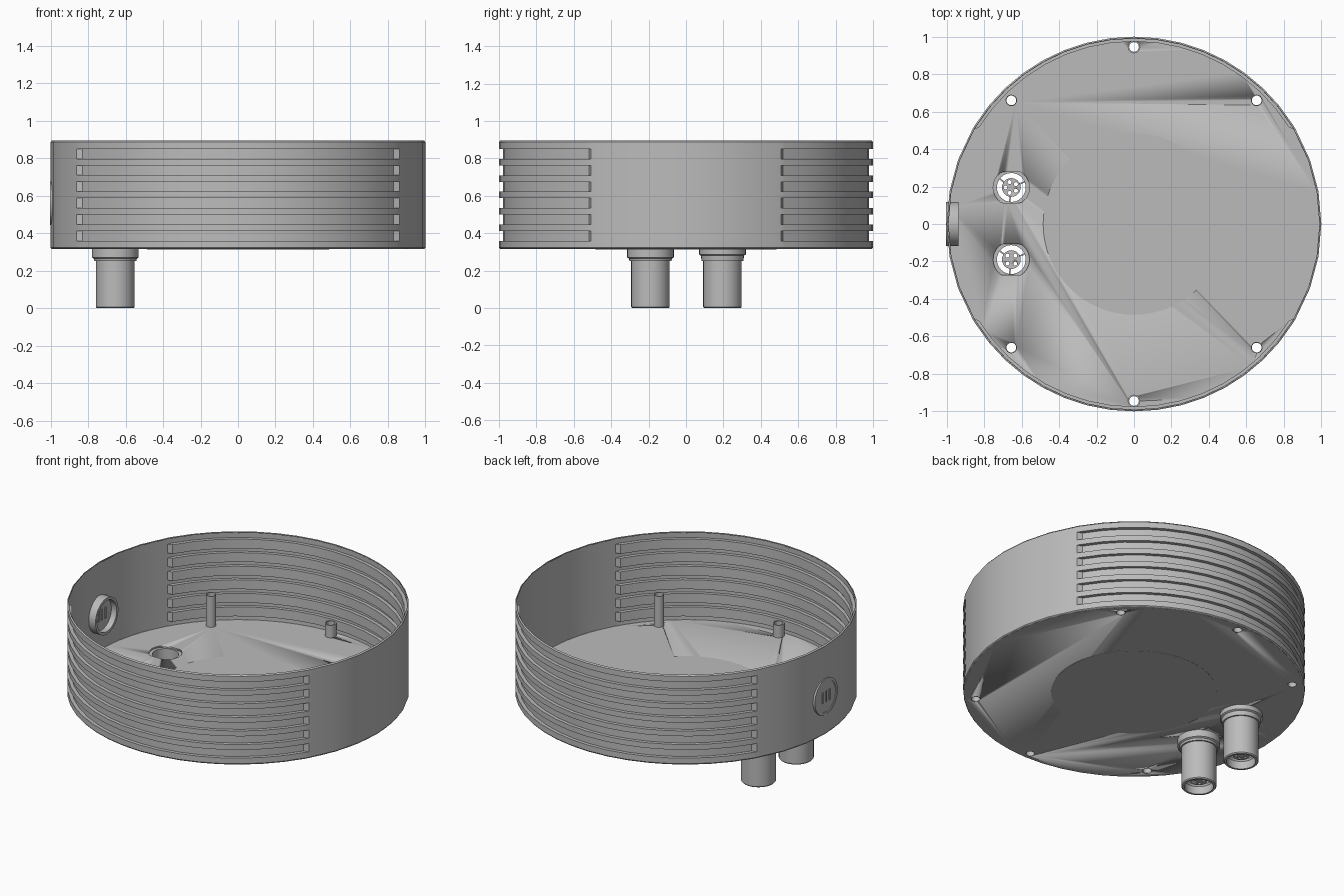
import bpy, bmesh, math
from mathutils import Matrix, Vector

cube = bpy.data.objects.get("Cube")
if cube:
    bpy.data.objects.remove(cube, do_unlink=True)

metal = bpy.data.materials.new("grey metal")
metal.use_nodes = True
GREY = (0.5, 0.5, 0.5, 1)
metal.diffuse_color = GREY
metal.node_tree.nodes["Principled BSDF"].inputs["Base Color"].default_value = GREY

BASE, TOP, FLOOR = 0.315, 0.895, 0.325
TO_X = Matrix.Rotation(math.pi / 2, 4, 'Y')


def finish(name, bm, loc=(0, 0, 0), turn=None, smooth=True):
    bmesh.ops.recalc_face_normals(bm, faces=bm.faces)
    if turn:
        bm.transform(turn)
    mesh = bpy.data.meshes.new(name)
    bm.to_mesh(mesh)
    bm.free()
    mesh.materials.append(metal)
    ob = bpy.data.objects.new(name, mesh)
    ob.location = loc
    bpy.context.collection.objects.link(ob)
    if smooth:
        bpy.ops.object.select_all(action='DESELECT')
        ob.select_set(True)
        bpy.context.view_layer.objects.active = ob
        bpy.ops.object.shade_smooth_by_angle(angle=math.radians(30))
    return ob


def lathe(name, profile, loc=(0, 0, 0), n=32, turn=None):
    """Revolve a closed (radius, height) section about z."""
    bm = bmesh.new()
    rings = []
    for i in range(n):
        a = math.tau * i / n
        rings.append([bm.verts.new((r * math.cos(a), r * math.sin(a), z)) for r, z in profile])
    m = len(profile)
    for i in range(n):
        p, q = rings[i], rings[(i + 1) % n]
        for j in range(m):
            k = (j + 1) % m
            bm.faces.new((p[j], q[j], q[k], p[k]))
    bmesh.ops.remove_doubles(bm, verts=bm.verts, dist=1e-5)
    return finish(name, bm, loc, turn)


def tube(name, inner, outer, low, high, loc, n=32, turn=None):
    return lathe(name, [(inner, low), (outer, low), (outer, high), (inner, high)], loc, n, turn)


def cylinder(name, r, low, high, loc, n=32, flat=None, turn=None):
    """Solid cylinder, optionally with two flats at y = +-flat."""
    bm = bmesh.new()
    bmesh.ops.create_cone(bm, cap_ends=True, segments=n, radius1=r, radius2=r, depth=high - low)
    for v in bm.verts:
        v.co.z += (low + high) / 2
        if flat:
            v.co.y = max(-flat, min(flat, v.co.y))
    return finish(name, bm, loc, turn)


def cut(ob, cutters):
    """Subtract cutters, bake the result and remove them."""
    for c in cutters:
        c.hide_render = True
        mod = ob.modifiers.new("hole", 'BOOLEAN')
        mod.operation, mod.object, mod.solver = 'DIFFERENCE', c, 'EXACT'
    bpy.context.view_layer.update()
    deps = bpy.context.evaluated_depsgraph_get()
    baked = bpy.data.meshes.new_from_object(ob.evaluated_get(deps))
    ob.modifiers.clear()
    ob.data = baked
    for c in cutters:
        bpy.data.objects.remove(c, do_unlink=True)


# Thin round wall, grooved on the front and back sectors
GROOVES, PITCH, WIDTH, DEPTH = 6, 0.0877, 0.053, 0.022
rows = [(BASE, 0.006, 0), (BASE + 0.008, 0, 0)]
for g in range(GROOVES):
    mid = (BASE + TOP) / 2 + (g - (GROOVES - 1) / 2) * PITCH
    for side in (-1, 1):
        z = mid + side * WIDTH / 2
        pair = [(z, 0, 0), (z, 0, DEPTH)]
        rows += pair if side < 0 else pair[::-1]
rows += [(TOP - 0.008, 0, 0), (TOP, 0.006, 0)]

columns = []
for start in (0, 180):
    columns += [(start + a, 0) for a in (-30.5, -20, -10, 0, 10, 20, 30.5)]
    columns += [(start + 32 + 116 * i / 16, 1) for i in range(17)]
bm = bmesh.new()
grid = []
for angle, grooved in columns:
    a = math.radians(angle)
    grid.append([bm.verts.new(((1 - c - d * grooved) * math.cos(a),
                               (1 - c - d * grooved) * math.sin(a), z)) for z, c, d in rows])
for i in range(len(grid)):
    p, q = grid[i], grid[(i + 1) % len(grid)]
    for j in range(len(rows) - 1):
        if len({tuple(v.co) for v in (p[j], q[j], q[j + 1], p[j + 1])}) > 2:
            bm.faces.new((p[j], q[j], q[j + 1], p[j + 1]))
bmesh.ops.remove_doubles(bm, verts=bm.verts, dist=1e-5)
wall = finish("wall", bm)
shell = wall.modifiers.new("thickness", 'SOLIDIFY')
shell.thickness, shell.offset = 0.005, -1

# Floor plate with screw holes and connector openings
floor = cylinder("floor", 0.992, BASE, FLOOR, (0, 0, 0), 72)
corners = [(sx * 0.655, sy * 0.66) for sx in (-1, 1) for sy in (-1, 1)]
ends = [(0, -0.945), (0, 0.945)]
sockets = [(-0.655, -0.19), (-0.655, 0.195)]
cutters = [cylinder("cutter", 0.027, 0.2, 0.4, (x, y, 0), 16) for x, y in corners + ends]
cutters += [cylinder("cutter", 0.097, 0.2, 0.4, (x, y, 0), 32, 0.083) for x, y in sockets]
cut(floor, cutters)

# Flush centre disc
cylinder("centre_disc", 0.485, BASE - 0.001, FLOOR + 0.001, (0, 0, 0), 64)

# Hollow posts over the screw holes
for x, y in corners:
    tube("tall_post", 0.026, 0.031, BASE, 0.525, (x, y, 0), 16)
for x, y in ends:
    tube("short_post", 0.026, 0.034, BASE, 0.405, (x, y, 0), 16)

# Two connectors under the floor
for index, (x, y) in enumerate(sockets):
    loc = (x, y, 0)
    lathe("connector_body", [(0.085, 0), (0.098, 0), (0.103, 0.006), (0.103, BASE),
                             (0.077, BASE), (0.077, 0.06), (0.085, 0.05)], loc)
    step = 0.265 if index == 0 else 0.28
    lathe("connector_flange", [(0.09, 0.252), (0.112, 0.252), (0.115, step),
                               (0.125, step + 0.006), (0.125, BASE), (0.09, BASE)], loc)
    insert = cylinder("connector_insert", 0.05, 0.04, 0.24, loc, 24)
    pins = 4 + index
    holes = [cylinder("cutter", 0.011, 0, 0.3,
                      (x + 0.03 * math.cos(math.tau * (i + 0.5) / pins),
                       y + 0.03 * math.sin(math.tau * (i + 0.5) / pins), 0), 10)
             for i in range(pins)]
    cut(insert, holes)
    # Thin webs holding the insert
    for a in (0.4, 2.5, 4.6):
        bm = bmesh.new()
        bmesh.ops.create_cube(bm, size=1)
        bm.transform(Matrix.Rotation(a, 4, 'Z') @ Matrix.Translation((0.063, 0, 0.15))
                     @ Matrix.Diagonal((0.032, 0.008, 0.12, 1)))
        finish("insert_web", bm, loc, smooth=False)

# Round vent plug through the side wall
PLUG = (0, 0, 0.56)
tube("plug_rim", 0.1, 0.117, -1.003, -0.937, PLUG, 40, TO_X)
cylinder("plug_face", 0.102, -0.999, -0.975, PLUG, 40, None, TO_X)
for off in (-0.035, 0, 0.035):
    for x in (-1.001, -0.973):
        bm = bmesh.new()
        bmesh.ops.create_cube(bm, size=1)
        bm.transform(Matrix.Diagonal((0.006, 0.012, 0.07, 1)))
        finish("plug_slat", bm, Vector((x, off, PLUG[2])), smooth=False)
